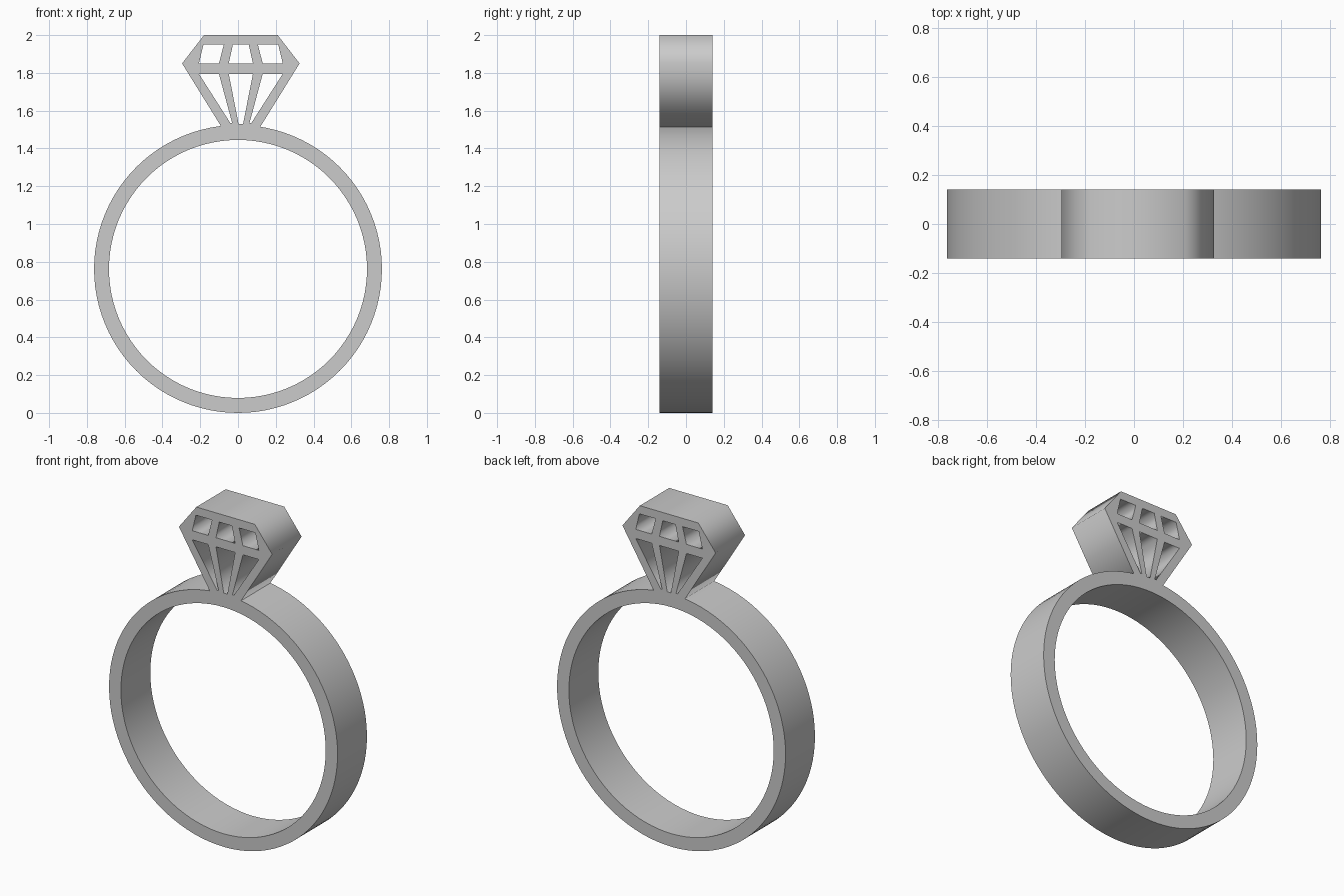
import bpy
from math import sin, cos, pi, radians

if "Cube" in bpy.data.objects:
    bpy.data.objects.remove(bpy.data.objects["Cube"])

HALF_DEPTH = 0.14
GEM_X = 0.015          # the gem sits slightly off centre
R_OUT, R_IN = 0.762, 0.683


def plate(name, loops):
    """Extruded front-view profile; inner loops become through holes."""
    curve = bpy.data.curves.new(name, 'CURVE')
    curve.dimensions = '2D'
    curve.fill_mode = 'BOTH'
    curve.extrude = HALF_DEPTH
    for loop in loops:
        spline = curve.splines.new('POLY')
        spline.points.add(len(loop) - 1)
        for point, (x, z) in zip(spline.points, loop):
            point.co = (x, z, 0, 1)
        spline.use_cyclic_u = True
    obj = bpy.data.objects.new(name, curve)
    obj.rotation_euler.x = radians(90)
    bpy.context.collection.objects.link(obj)
    bpy.ops.object.select_all(action='DESELECT')
    obj.select_set(True)
    bpy.context.view_layer.objects.active = obj
    bpy.ops.object.convert(target='MESH')
    return bpy.context.object


def circle(radius, n=96):
    return [(radius * sin(2 * pi * i / n), R_OUT + radius * cos(2 * pi * i / n))
            for i in range(n)]


def shift(points):
    return [(x + GEM_X, z) for x, z in points]


def mirror(points):
    return [(-x, z) for x, z in reversed(points)]


# Ring band
plate("ring_band", [circle(R_OUT), circle(R_IN)])

# Gem outline, right half then mirrored left half
half = [(0.195, 2.0), (0.311, 1.85), (0.102, 1.513)]
outline = half + [(0, 1.522)] + mirror(half)

# Facet windows: crown row and pavilion row
crown_mid = [(-0.042, 1.95), (0.042, 1.95), (0.064, 1.85), (-0.064, 1.85)]
crown_side = [(0.09, 1.95), (0.198, 1.95), (0.222, 1.85), (0.116, 1.85)]
lower_mid = [(-0.064, 1.795), (0.064, 1.795), (0.012, 1.53), (-0.012, 1.53)]
lower_side = [(0.116, 1.795), (0.222, 1.795), (0.056, 1.535), (0.046, 1.535)]
windows = [crown_mid, lower_mid, crown_side, mirror(crown_side),
           lower_side, mirror(lower_side)]

plate("gem_frame", [shift(p) for p in [outline] + windows])
